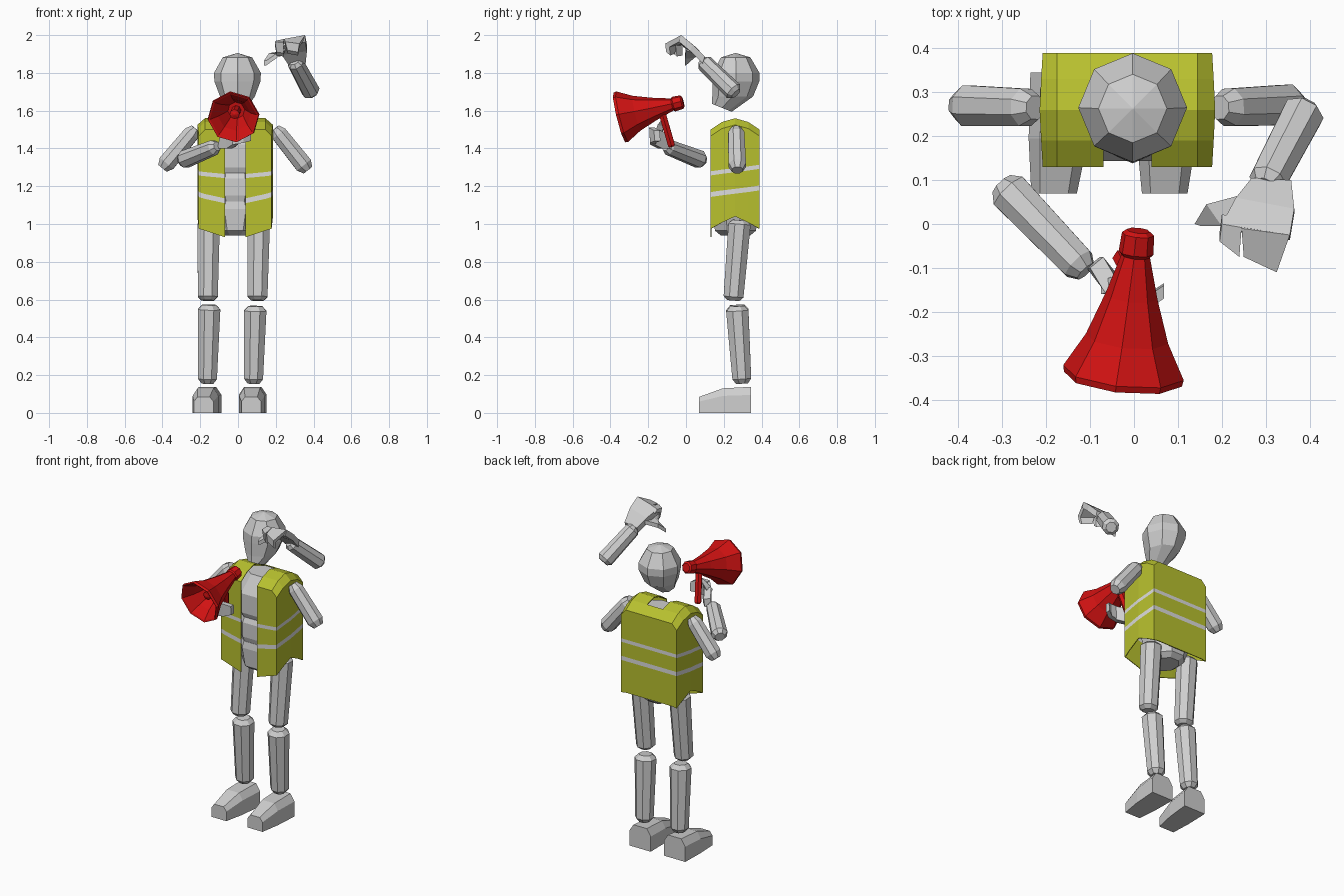
import bpy, bmesh, math
from mathutils import Vector as V

if "Cube" in bpy.data.objects:
    bpy.data.objects.remove(bpy.data.objects["Cube"])


def material(name, rgb):
    m = bpy.data.materials.new(name)
    m.diffuse_color = (*rgb, 1)
    m.use_nodes = True
    m.node_tree.nodes["Principled BSDF"].inputs["Base Color"].default_value = m.diffuse_color
    return m


GREY = material("body grey", (0.62, 0.62, 0.62))
YELLOW = material("safety yellow", (0.48, 0.53, 0.028))
SILVER = material("reflective silver", (0.72, 0.72, 0.72))
RED = material("megaphone red", (0.64, 0.006, 0.006))


def finish(name, bm, *mats):
    bmesh.ops.remove_doubles(bm, verts=bm.verts, dist=0.0005)
    bmesh.ops.recalc_face_normals(bm, faces=bm.faces)
    me = bpy.data.meshes.new(name)
    bm.to_mesh(me)
    bm.free()
    for m in mats:
        me.materials.append(m)
    ob = bpy.data.objects.new(name, me)
    bpy.context.collection.objects.link(ob)
    return ob


def loft(name, rings, mat):
    """Skin a row of closed rings and cap both ends."""
    bm = bmesh.new()
    rows = [[bm.verts.new(p) for p in r] for r in rings]
    n = len(rows[0])
    for a, b in zip(rows, rows[1:]):
        for i in range(n):
            j = (i + 1) % n
            bm.faces.new((a[i], a[j], b[j], b[i]))
    bm.faces.new(rows[0])
    bm.faces.new(rows[-1])
    return finish(name, bm, mat)


def turned(name, start, end, profile, mat, n=8, phase=0.0):
    """Revolve (distance, radius) pairs around the line start-end."""
    a, b = V(start), V(end)
    d = (b - a).normalized()
    u = d.cross(V((0, 0, 1)) if abs(d.z) < 0.8 else V((0, 1, 0))).normalized()
    w = d.cross(u)
    rings = []
    for t, r in profile:
        ang = [phase + 2 * math.pi * i / n for i in range(n)]
        rings.append([a + d * t + (u * math.cos(k) + w * math.sin(k)) * r for k in ang])
    return loft(name, rings, mat)


def limb(name, start, end, r0, r1, cap=0.035):
    L = (V(end) - V(start)).length
    turned(name, start, end, [(0, r0 * .62), (cap, r0), (L - cap, r1), (L, r1 * .62)],
           GREY, 8, math.pi / 8)


def level(z, cx, cy, rx, ry, tilt=0.0, phase=0.0):
    """Horizontal eight-sided ring, optionally tilted front to back."""
    pts = []
    for i in range(8):
        k = phase + i * math.pi / 4
        y = ry * math.sin(k)
        pts.append((cx + rx * math.cos(k), cy + y, z + tilt * y))
    return pts


def slab(name, pairs, thick):
    """Flat strip through pairs of edge points, thickened by a vector."""
    t = V(thick)
    loft(name, [[V(a), V(b), V(b) + t, V(a) + t] for a, b in pairs], GREY)


# Head
loft("head", [
    level(1.905, -.003, .263, .002, .002),
    level(1.882, -.003, .263, .078, .078),
    level(1.80, -.003, .265, .124, .124),
    level(1.755, -.003, .264, .122, .124),
    level(1.675, -.003, .247, .092, .108),
    level(1.615, -.003, .19, .05, .052, -.4)], GREY)

# Torso blocks, kept inside the vest
E = math.pi / 8
loft("chest", [
    level(1.27, -.015, .262, .14, .115, 0, E),
    level(1.30, -.015, .262, .16, .128, 0, E),
    level(1.42, -.015, .262, .165, .128, 0, E),
    level(1.525, -.015, .275, .10, .075, 0, E)], GREY)
loft("waist", [
    level(1.11, -.015, .262, .12, .115, 0, E),
    level(1.15, -.015, .262, .14, .128, 0, E),
    level(1.24, -.015, .262, .14, .128, 0, E),
    level(1.275, -.015, .262, .13, .11, 0, E)], GREY)
loft("pelvis", [
    level(.94, -.015, .262, .075, .085, 0, E),
    level(.965, -.015, .262, .11, .118, 0, E),
    level(1.08, -.015, .262, .15, .128, 0, E),
    level(1.12, -.015, .262, .13, .12, 0, E)], GREY)

# Vest: wall columns as x, y, hem, lower stripe, upper stripe, top
HY = [(.13, 1.50), (.19, 1.54), (.26, 1.56), (.33, 1.54), (.39, 1.50)]


def wall_side(s):
    """Columns from front opening round one side to the back."""
    X = lambda h: -.015 + s * h
    cols = [(X(.055), .13, .93, 1.11, 1.243, 1.50),
            (X(.16), .13, .965, 1.133, 1.253, 1.50)]
    for i, (y, z) in enumerate(HY):
        f = i / 4
        hem = .975 + .065 * (1 - abs(f - .5) * 2)
        cols.append((X(.193 + .007 * (1 - abs(2 * f - 1))), y, hem,
                     1.143 + .035 * f, 1.257 + .035 * f, z - .035))
    cols.append((X(.16), .39, .98, 1.178, 1.292, 1.50))
    cols.append((X(.055), .39, .98, 1.178, 1.292, 1.50))
    return cols


bm = bmesh.new()


def quad(pts, mat=0):
    bm.faces.new([bm.verts.new(p) for p in pts]).material_index = mat


left, right = wall_side(-1), wall_side(1)
cols = left + right[::-1]
for a, b in zip(cols, cols[1:]):
    za, zb = ([c[2], c[3], c[3] + .026, c[4], c[4] + .022, c[5]] for c in (a, b))
    for k in range(5):
        quad([(a[0], a[1], za[k]), (b[0], b[1], zb[k]),
              (b[0], b[1], zb[k + 1]), (a[0], a[1], za[k + 1])], 1 if k in (1, 3) else 0)
# Shoulder roof with bevelled outer edge and neck opening
for s, side in ((-1, left), (1, right)):
    xi, xm = -.015 + s * .055, -.015 + s * .16
    for i in range(4):
        (y0, z0), (y1, z1) = HY[i], HY[i + 1]
        o0, o1 = side[2 + i], side[3 + i]
        quad([(xi, y0, z0), (xm, y0, z0), (xm, y1, z1), (xi, y1, z1)])
        quad([(xm, y0, z0), (o0[0], y0, o0[5]), (o1[0], y1, o1[5]), (xm, y1, z1)])
quad([(-.07, .33, 1.54), (.04, .33, 1.54), (.04, .39, 1.50), (-.07, .39, 1.50)])
vest = finish("vest", bm, YELLOW, SILVER)
sol = vest.modifiers.new("cloth", 'SOLIDIFY')
sol.thickness = .005
sol.offset = -1

# Legs
limb("left_thigh", (-.16, .25, .595), (-.155, .285, 1.02), .057, .064, .02)
limb("right_thigh", (.103, .25, .595), (.11, .285, 1.02), .057, .064, .02)
limb("left_shin", (-.162, .297, .155), (-.152, .27, .572), .054, .064, .025)
limb("right_shin", (.082, .297, .155), (.092, .27, .565), .054, .064, .025)


# Feet: cross-sections as y, centre x, half width, shoulder height, top height
def foot(name, toe_x, heel_x):
    rings = []
    for y, f, h, z1, z2 in ((.07, 0, .052, .06, .085), (.195, .5, .068, .09, .13),
                            (.345, 1, .074, .095, .138)):
        c = toe_x + (heel_x - toe_x) * f
        rings.append([(c - h, y, 0), (c + h, y, 0), (c + h, y, z1),
                      (c + h * .62, y, z2), (c - h * .62, y, z2), (c - h, y, z1)])
    loft(name, rings, GREY)


foot("left_foot", -.182, -.162)
foot("right_foot", .07, .078)

# Arms
limb("left_upper_arm", (-.225, .265, 1.505), (-.40, .27, 1.295), .046, .05)
limb("right_upper_arm", (.195, .265, 1.505), (.37, .272, 1.285), .046, .05)
limb("left_forearm", (-.30, .09, 1.335), (-.11, -.108, 1.412), .049, .042, .025)
limb("right_forearm", (.392, .265, 1.69), (.298, .085, 1.865), .05, .045, .02)

# Raised hand
slab("right_palm", [((.268, .105, 1.875), (.358, .10, 1.885)),
                    ((.232, .06, 1.93), (.365, .035, 1.95)),
                    ((.20, 0, 1.97), (.355, -.025, 2.0))], (0, -.012, -.035))
slab("right_outer_fingers", [((.245, -.01, 1.98), (.355, -.025, 2.0)),
                             ((.25, -.075, 1.965), (.325, -.11, 1.955)),
                             ((.262, -.08, 1.92), (.318, -.105, 1.91))], (0, .022, -.018))
slab("right_inner_finger", [((.20, 0, 1.97), (.245, -.008, 1.98)),
                            ((.195, -.04, 1.965), (.24, -.075, 1.962)),
                            ((.205, -.04, 1.91), (.24, -.07, 1.905))], (0, .022, -.018))
slab("right_thumb", [((.24, .065, 1.915), (.25, 0, 1.945)),
                     ((.165, .045, 1.905), (.20, -.005, 1.90)),
                     ((.138, 0, 1.865), (.15, -.004, 1.865))], (0, 0, -.025))

# Gripping hand
slab("left_palm", [((-.108, -.10, 1.40), (-.10, -.10, 1.45)),
                   ((-.06, -.15, 1.40), (-.07, -.15, 1.49)),
                   ((-.03, -.19, 1.42), (-.03, -.195, 1.51))], (.03, .025, 0))
slab("left_fingers", [((-.03, -.19, 1.42), (-.03, -.195, 1.51)),
                      ((.03, -.19, 1.43), (.03, -.195, 1.51)),
                      ((.068, -.165, 1.44), (.068, -.17, 1.495))], (0, .03, 0))
slab("left_thumb", [((-.075, -.13, 1.45), (-.075, -.16, 1.48)),
                    ((-.05, -.12, 1.50), (-.05, -.15, 1.51)),
                    ((-.03, -.12, 1.525), (-.03, -.135, 1.53))], (.02, 0, .015))

# Megaphone: rear cap, flared horn, hollow mouth with centre horn
turned("megaphone", (.01, -.015, 1.647), (-.025, -.35, 1.565), [
    (0, .027), (.008, .037), (.052, .040), (.06, .033), (.155, .06), (.255, .095),
    (.315, .128), (.335, .139), (.35, .136), (.345, .126), (.29, .088), (.19, .045),
    (.19, .026), (.28, .026), (.288, .004)], RED, 8, .1)
turned("megaphone_grip", (.0, -.13, 1.60), (-.03, -.075, 1.41),
       [(0, .021), (.19, .021), (.2, .016)], RED, 6)
